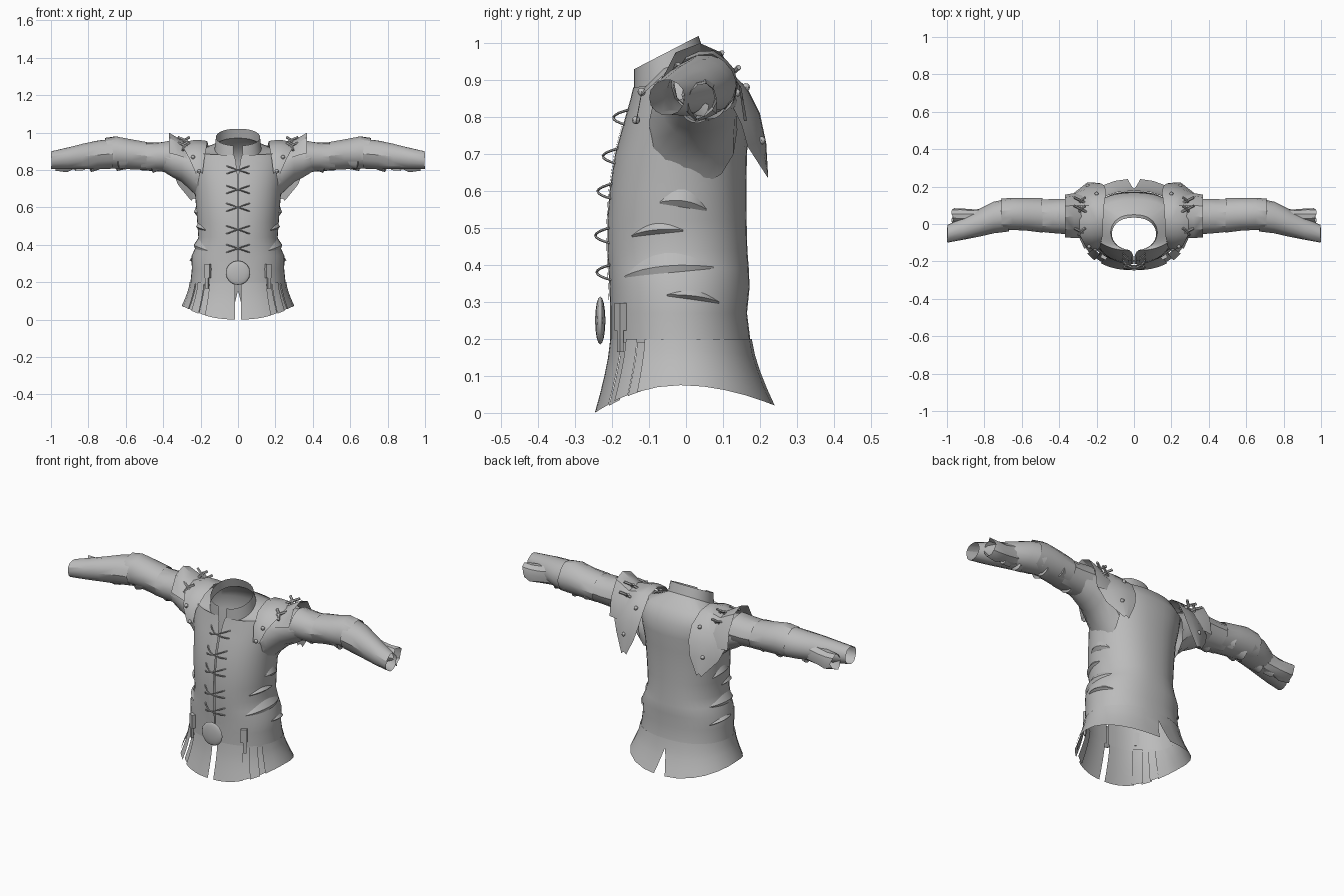
import bpy, bmesh, math, random
from mathutils import Vector

random.seed(4)
if "Cube" in bpy.data.objects:
    bpy.data.objects.remove(bpy.data.objects["Cube"])

grey = bpy.data.materials.new("plain_grey")
grey.use_nodes = True
grey.diffuse_color = (.5, .5, .5, 1)
grey.node_tree.nodes["Principled BSDF"].inputs["Base Color"].default_value = (.5, .5, .5, 1)


def finish(ob, mirror=True, angle=35):
    ob.data.materials.append(grey)
    bpy.ops.object.select_all(action='DESELECT')
    ob.select_set(True)
    bpy.context.view_layer.objects.active = ob
    bpy.ops.object.shade_smooth_by_angle(angle=math.radians(angle))
    if mirror:
        ob.modifiers.new("mirror", 'MIRROR')
    return ob


def sheet(name, rows, closed=False, angle=35):
    """Skin a list of equally long point rows."""
    bm = bmesh.new()
    grid = [[bm.verts.new(p) for p in row] for row in rows]
    n = len(grid[0])
    for low, high in zip(grid, grid[1:]):
        for i in range(n if closed else n - 1):
            j = (i + 1) % n
            bm.faces.new((low[i], low[j], high[j], high[i]))
    bmesh.ops.recalc_face_normals(bm, faces=bm.faces)
    mesh = bpy.data.meshes.new(name)
    bm.to_mesh(mesh)
    bm.free()
    ob = bpy.data.objects.new(name, mesh)
    bpy.context.collection.objects.link(ob)
    return finish(ob, True, angle)


def cord(name, points, radius):
    """Thin round cord along a path, turned into a mesh."""
    curve = bpy.data.curves.new(name, 'CURVE')
    curve.dimensions = '3D'
    curve.bevel_depth = radius
    curve.bevel_resolution = 1
    curve.use_fill_caps = True
    line = curve.splines.new('POLY')
    line.points.add(len(points) - 1)
    for knot, p in zip(line.points, points):
        knot.co = (*p, 1)
    ob = bpy.data.objects.new(name, curve)
    bpy.context.collection.objects.link(ob)
    bpy.context.view_layer.update()
    bpy.ops.object.select_all(action='DESELECT')
    ob.select_set(True)
    bpy.context.view_layer.objects.active = ob
    bpy.ops.object.convert(target='MESH')
    return finish(bpy.context.object)


# Body profile: height, back rise, half width, front y, back y
body_rows = [
    (.19, 0, .255, -.205, .175), (.27, 0, .247, -.205, .165), (.34, 0, .248, -.207, .172),
    (.39, 0, .226, -.21, .17), (.44, 0, .212, -.213, .166), (.52, 0, .218, -.213, .164),
    (.6, 0, .224, -.207, .163), (.7, 0, .232, -.192, .165), (.78, 0, .245, -.17, .17),
    (.85, 0, .255, -.15, .168), (.9, .02, .235, -.143, .13),
    (.915, .055, .125, -.141, .05), (.975, .045, .118, -.14, .034)]


def ring_point(row, a, off=0):
    z, rise, hw, front, back = row
    mid, half = (front + back) / 2, (back - front) / 2
    return Vector(((hw + off) * max(0, math.sin(a)) ** .85,
                   mid - (half + off) * math.cos(a), z - rise * math.cos(a)))


def on_body(a, z, off=0):
    """Point on the body at an angle from the front and a height."""
    z = max(z, body_rows[0][0])
    for low, high in zip(body_rows, body_rows[1:]):
        if low[0] <= z <= high[0]:
            t = (z - low[0]) / (high[0] - low[0])
            return ring_point([l + (h - l) * t for l, h in zip(low, high)], a, off)


# Torso with standing collar and open front
COLS = 20
torso = []
for row in body_rows:
    line = [ring_point(row, math.pi * i / COLS) for i in range(COLS + 1)]
    line[0].x = .004 + max(0, row[0] - .8) * .17
    line[-1].x = 0
    torso.append(line)
sheet("torso", torso, angle=40)


# Split skirt panels, flaring towards the hem
def skirt_panel(name, a0, a1, off, back_slit=0.0):
    rows = []
    for k in range(5):
        t = k / 4
        row = []
        for i in range(9):
            a = math.radians(a0 + (a1 - a0) * i / 8)
            c = math.cos(a)
            hem = .075 * (1 - c * c) + (0 if c > 0 else .02) * c * c
            flare = (.042 + .02 * max(0, -c)) * t ** 1.4
            p = on_body(a, .19, flare + off)
            p.z = .2 + (hem - .2) * t
            if back_slit and i == 8:
                p.x = back_slit * max(0, t - .25)
            row.append(p)
        rows.append(row)
    sheet(name, rows)


skirt_panel("skirt_front_panel", 2, 33, 0)
skirt_panel("skirt_pleat", 30, 43, -.008)
skirt_panel("skirt_narrow_panel", 41, 53, .005)
skirt_panel("skirt_second_pleat", 51, 62, -.006)
skirt_panel("skirt_back_panel", 60, 180, .003, .045)


# Sleeve pieces: x, centre y, centre z, radius y, radius z
def sleeve(name, stations, crumple, sides=14):
    rows = []
    for x, y, z, ry, rz in stations:
        row = []
        for i in range(sides):
            a = math.tau * i / sides
            r = 1 + random.uniform(-crumple, crumple)
            row.append((x + random.uniform(-crumple, crumple) * .08,
                        y + ry * r * math.cos(a), z + rz * r * math.sin(a)))
        rows.append(row)
    sheet(name, rows, closed=True, angle=30)


sleeve("sleeve_root", [(.2, .02, .765, .12, .15), (.235, .02, .795, .118, .125),
                       (.3, .035, .835, .105, .1), (.35, .04, .852, .095, .095),
                       (.41, .04, .873, .088, .077)], .02)
sleeve("upper_sleeve", [(.36, .04, .872, .092, .084), (.44, .042, .87, .088, .076),
                        (.52, .045, .874, .083, .075)], .04)
sleeve("elbow_sleeve", [(.49, .045, .875, .09, .078), (.57, .052, .884, .087, .08),
                        (.65, .055, .892, .086, .087), (.71, .05, .89, .084, .08)], .04)
sleeve("forearm_sleeve", [(.67, .05, .887, .088, .083), (.75, .035, .88, .083, .078),
                          (.83, .005, .872, .072, .068), (.91, -.025, .862, .06, .058),
                          (.998, -.052, .853, .048, .048)], .025)
sleeve("torn_cuff", [(.79, .035, .86, .05, .058), (.87, .04, .848, .042, .05),
                     (.92, .042, .845, .046, .054), (.97, .042, .845, .038, .048)], .12, 10)

# Loose wrinkle flaps around the sleeves
for x, y, z, turn in [(.45, .04, .87, 4), (.55, .05, .88, 5.2), (.63, .05, .88, 3.6),
                      (.64, .05, .88, 4.6), (.78, .03, .87, 4.3), (.86, 0, .86, 5)]:
    rows = []
    for k in range(5):
        a = turn + k * .22
        lift = .008 * math.sin(math.pi * k / 4)
        r = .076 - max(0, x - .7) * .08
        rows.append([(x + s * (.045 - .008 * k), y + (r + l) * math.cos(a),
                      z + (r + l) * math.sin(a))
                     for s, l in ((-1, 0), (.2, lift + .004), (.5, -.01))])
    sheet("sleeve_wrinkle", rows)

# Layered shoulder mantle: y, z, inner x, outer x, outer lift
stations = [(-.135, .78, .19, .225, 0), (-.12, .86, .18, .26, 0), (-.06, .925, .168, .29, -.01),
            (.02, .955, .165, .31, -.015), (.1, .94, .16, .33, -.02), (.165, .88, .15, .35, -.03),
            (.2, .81, .155, .345, -.03), (.217, .73, .175, .32, -.01), (.222, .635, .22, .25, 0)]
mantle = []
for y, z, inner, outer, lift in stations:
    mantle.append([Vector((inner + (outer - inner) * t, y - .05 * t * t * (.1 < y < .22),
                           z + .012 * math.sin(math.pi * t) + lift * t))
                   for t in (0, .25, .5, .75, 1)])
sheet("shoulder_mantle", mantle)

# Raised outer shoulder cap
cap = [(-.075, .87, .02), (-.03, .925, .05), (.04, .95, .05), (.1, .935, .04),
       (.15, .87, .02), (.165, .79, 0)]
sheet("shoulder_cap", [[(.27, y, z - .01), (.32, y, z + lift * .4), (.37, y * .95, z + lift)]
                       for y, z, lift in cap])

# Creased cloth folds on the flanks: start angle, end angle, height, slope, drop
for a0, a1, z, slope, drop in [(40, 120, .37, .025, .05), (50, 95, .48, .015, .025),
                               (75, 115, .57, -.02, .045), (80, 125, .32, -.02, .02)]:
    rows = []
    for k in range(9):
        t = k / 8
        a = math.radians(a0 + (a1 - a0) * t)
        w = math.sin(math.pi * t)
        h = z + slope * t
        rows.append([on_body(a, h + drop * w, .001), on_body(a, h + drop * w * .3, .003 + .011 * w),
                     on_body(a, h - .004, .001)])
    sheet("flank_fold", rows, angle=25)

# Crossed front laces
for z in (.8, .695, .6, .48, .38):
    path = []
    for k in range(9):
        t = k / 4 - 1
        p = on_body(0, z + .022 * t)
        path.append((.065 * t, p.y - .032 * (1 - t * t) + .012 * t * t, p.z))
    cord("front_lace", path, .0035)

# Eyelet strips along the opening
sheet("front_strip", [[on_body(a, z, .003) for a in (.035, .1)]
                      for z in (.3, .4, .5, .6, .7, .78)])

# Round belt clasp
bpy.ops.mesh.primitive_uv_sphere_add(segments=12, ring_count=8, location=(0, -.232, .25))
clasp = bpy.context.object
clasp.name = "belt_clasp"
clasp.scale = (.065, .014, .065)
finish(clasp, mirror=False, angle=40)


def block(name, at, size, turn):
    bpy.ops.mesh.primitive_cube_add(size=1, location=at, rotation=(0, 0, turn))
    ob = bpy.context.object
    ob.name = name
    ob.scale = size
    bpy.ops.object.transform_apply(location=True, rotation=True, scale=True)
    finish(ob)


# Belt tabs and their hanging straps
block("belt_tab", on_body(.62, .26, .008), (.032, .02, .075), .5)
block("belt_strap", on_body(.62, .2, .01), (.018, .01, .07), .5)

# Studs seated on the mantle
for i, j in ((0, 2), (1, 3), (5, 1), (5, 3), (7, 2)):
    bpy.ops.mesh.primitive_uv_sphere_add(segments=8, ring_count=6, radius=.011,
                                         location=mantle[i][j])
    bpy.context.object.name = "shoulder_stud"
    bpy.ops.object.transform_apply(location=True)
    finish(bpy.context.object)

# Tied toggles on the shoulders
for y, z in ((-.04, .92), (.08, .95), (.125, .91)):
    for s in (-1, 1):
        cord("shoulder_toggle", [(.27 - .025 * s, y - .02, z - .015), (.285, y, z + .01),
                                 (.29 + .03 * s, y + .018, z + .025)], .007)
